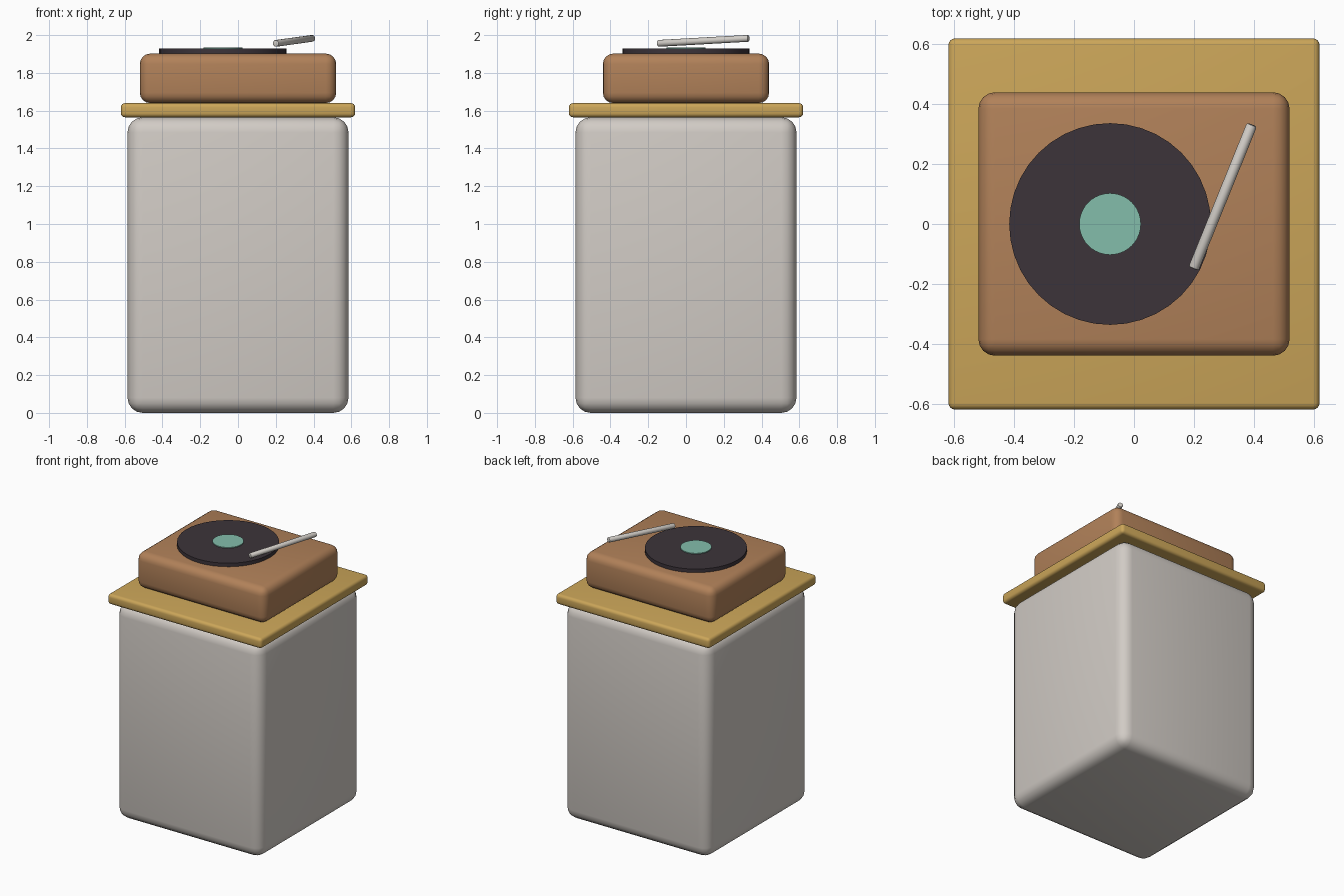
import bpy
import math
from mathutils import Vector

cube = bpy.data.objects.get("Cube")
if cube:
    bpy.data.objects.remove(cube, do_unlink=True)


def material(name, rgb):
    mat = bpy.data.materials.new(name)
    mat.use_nodes = True
    mat.diffuse_color = (*rgb, 1)
    bsdf = mat.node_tree.nodes["Principled BSDF"]
    bsdf.inputs["Base Color"].default_value = (*rgb, 1)
    bsdf.inputs["Roughness"].default_value = 0.6
    return mat


stone = material("pale stone", (0.64, 0.60, 0.56))
gold = material("gold", (0.60, 0.38, 0.10))
wood = material("warm wood", (0.44, 0.22, 0.10))
vinyl = material("dark vinyl", (0.045, 0.034, 0.042))
mint = material("mint", (0.23, 0.51, 0.41))
metal = material("pale metal", (0.64, 0.61, 0.57))


def finish(obj, name, mat, bevel=0, segments=4):
    obj.name = name
    obj.data.materials.append(mat)
    bpy.ops.object.transform_apply(location=False, rotation=False, scale=True)
    if bevel:
        mod = obj.modifiers.new("Rounded edges", "BEVEL")
        mod.width = bevel
        mod.segments = segments
        mod.limit_method = "ANGLE"
        mod.angle_limit = math.radians(40)
        bpy.ops.object.modifier_apply(modifier=mod.name)
    bpy.ops.object.shade_smooth_by_angle(angle=math.radians(35))


def rounded_box(name, width, depth, bottom, top, bevel, mat):
    bpy.ops.mesh.primitive_cube_add(size=1, location=(0, 0, (bottom + top) / 2))
    obj = bpy.context.object
    obj.scale = (width, depth, top - bottom)
    finish(obj, name, mat, bevel)


def rod(name, start, end, radius, sides, mat, bevel=0):
    start, end = Vector(start), Vector(end)
    axis = end - start
    bpy.ops.mesh.primitive_cylinder_add(
        vertices=sides, radius=radius, depth=axis.length,
        location=(start + end) / 2,
        rotation=axis.to_track_quat("Z", "Y").to_euler())
    finish(bpy.context.object, name, mat, bevel, 2)


# Pedestal and its overhanging top
rounded_box("pedestal", 1.17, 1.17, 0, 1.565, 0.08, stone)
rounded_box("pedestal_top", 1.24, 1.24, 1.565, 1.64, 0.022, gold)

# Turntable body, record and label
rounded_box("turntable_body", 1.04, 0.88, 1.64, 1.902, 0.055, wood)
rod("record", (-0.08, 0, 1.895), (-0.08, 0, 1.928), 0.337, 40, vinyl)
rod("record_label", (-0.08, 0, 1.92), (-0.08, 0, 1.934), 0.103, 40, mint)

# Raised tone arm
rod("tone_arm", (0.199, -0.149, 1.956), (0.394, 0.332, 1.983),
    0.018, 16, metal, 0.006)
